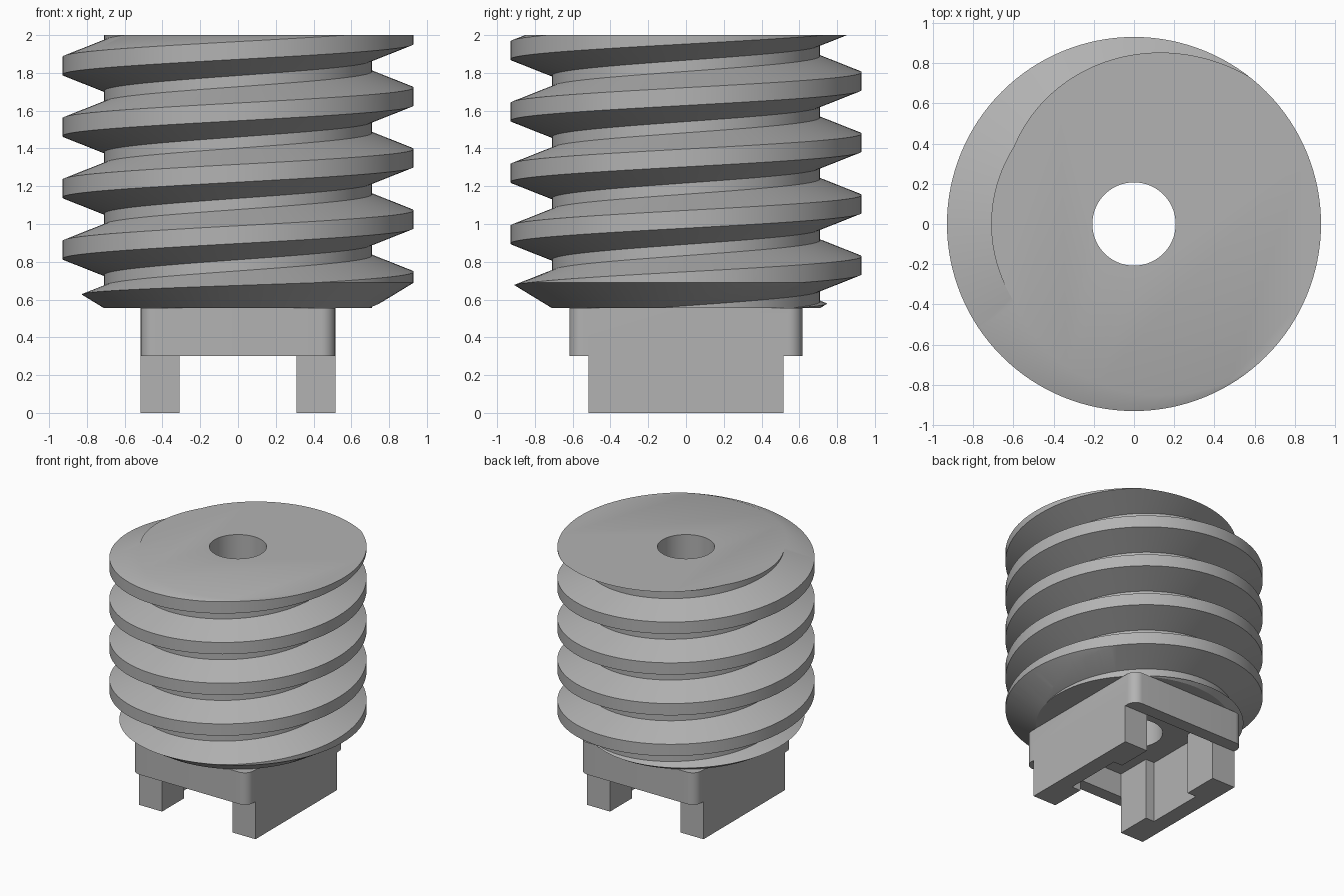
import bpy, bmesh
from math import cos, sin, pi, radians

if "Cube" in bpy.data.objects:
    bpy.data.objects.remove(bpy.data.objects["Cube"])

grey = bpy.data.materials.new("plain grey")
grey.use_nodes = True
grey.diffuse_color = (0.45, 0.45, 0.45, 1)
grey.node_tree.nodes["Principled BSDF"].inputs["Base Color"].default_value = grey.diffuse_color

SEG = 128                      # steps per turn
PITCH = 0.325
ROOT, CREST, BORE = 0.71, 0.93, 0.207
FLOOR, TOP = 0.555, 2.0


def make(name, bm):
    bmesh.ops.recalc_face_normals(bm, faces=bm.faces)
    mesh = bpy.data.meshes.new(name)
    bm.to_mesh(mesh)
    bm.free()
    mesh.materials.append(grey)
    obj = bpy.data.objects.new(name, mesh)
    bpy.context.collection.objects.link(obj)
    return obj


def box(name, x0, x1, y0, y1, z0, z1):
    bm = bmesh.new()
    bmesh.ops.create_cube(bm, size=1)
    for v in bm.verts:
        v.co = ((x0 + x1) / 2 + v.co.x * (x1 - x0),
                (y0 + y1) / 2 + v.co.y * (y1 - y0),
                (z0 + z1) / 2 + v.co.z * (z1 - z0))
    return make(name, bm)


def lathe(name, profile):
    """Closed solid of revolution from (radius, height) points."""
    bm = bmesh.new()
    rings = [[bm.verts.new((r * cos(2 * pi * i / SEG), r * sin(2 * pi * i / SEG), z))
              for i in range(SEG)] for r, z in profile]
    for a, b in zip(rings, rings[1:]):
        for i in range(SEG):
            k = (i + 1) % SEG
            bm.faces.new((a[i], a[k], b[k], b[i]))
    bm.faces.new(rings[0])
    bm.faces.new(rings[-1])
    return make(name, bm)


def combine(target, tool, operation):
    mod = target.modifiers.new(operation.lower(), "BOOLEAN")
    mod.operation, mod.solver, mod.object = operation, "EXACT", tool
    bpy.context.view_layer.objects.active = target
    bpy.ops.object.modifier_apply(modifier=mod.name)
    bpy.data.objects.remove(tool)


def smooth(obj):
    bpy.ops.object.select_all(action="DESELECT")
    obj.select_set(True)
    bpy.context.view_layer.objects.active = obj
    bpy.ops.object.shade_smooth_by_angle(angle=radians(30))


# Endless right-handed thread: a trapezoid section swept up a helix
section = [(ROOT, -0.133), (CREST, -0.047), (CREST, 0.047), (ROOT, 0.133)]
turns = 8
start = 1.675 - 5 * PITCH
bm = bmesh.new()
rows = []
for j in range(turns * SEG + 1):
    a, z = 2 * pi * j / SEG, start + PITCH * j / SEG
    rows.append([bm.verts.new((r * cos(a), r * sin(a), z + dz)) for r, dz in section])
for j in range(turns * SEG):
    a, b = rows[j], rows[j + 1]
    for k in range(3):
        bm.faces.new((a[k], b[k], b[k + 1], a[k + 1]))
    if j + SEG < turns * SEG:
        c, d = rows[j + SEG], rows[j + SEG + 1]
        bm.faces.new((a[3], b[3], d[0], c[0]))
# Close both ends with fans to the axis
ends = [bm.verts.new((0, 0, start)), bm.verts.new((0, 0, start + turns * PITCH))]
for e in [e for e in bm.edges if e.is_boundary]:
    mid = (e.verts[0].co.z + e.verts[1].co.z) / 2
    bm.faces.new((*e.verts, ends[mid > start + turns * PITCH / 2]))
screw = make("threaded_body", bm)

# Trim to length with a conical lead-in at the bottom, then bore through
limit = lathe("trim", [(ROOT, FLOOR), (1.0, FLOOR + 0.29 / 1.64), (1.0, TOP)])
combine(screw, limit, "INTERSECT")
combine(screw, lathe("bore", [(BORE, 0.3), (BORE, 2.2)]), "DIFFERENCE")
smooth(screw)

# Rounded block under the thread
HX, HY, R = 0.515, 0.617, 0.075
bm = bmesh.new()
outline = []
for q, (sx, sy) in enumerate([(1, 1), (-1, 1), (-1, -1), (1, -1)]):
    for i in range(9):
        a = (q + i / 8) * pi / 2
        outline.append(bm.verts.new((sx * (HX - R) + R * cos(a),
                                     sy * (HY - R) + R * sin(a), 0.3)))
face = bm.faces.new(outline)
new = bmesh.ops.extrude_face_region(bm, geom=[face])["geom"]
bmesh.ops.translate(bm, vec=(0, 0, FLOOR - 0.3),
                    verts=[v for v in new if isinstance(v, bmesh.types.BMVert)])
base = make("base_block", bm)

# Two legs, the slot between them, the shallow side recess and the bore
for side in (-1, 1):
    x0, x1 = sorted((side * 0.31, side * HX))
    combine(base, box("leg", x0, x1, -HX, HX, 0, 0.4), "UNION")
combine(base, box("slot", -0.31, 0.31, -HX, HX, -0.1, 0.49), "DIFFERENCE")
combine(base, box("recess", -0.387, 0.387, -0.235, 0.235, -0.1, 0.49), "DIFFERENCE")
combine(base, lathe("bore", [(BORE, 0.1), (BORE, 0.8)]), "DIFFERENCE")
smooth(base)
